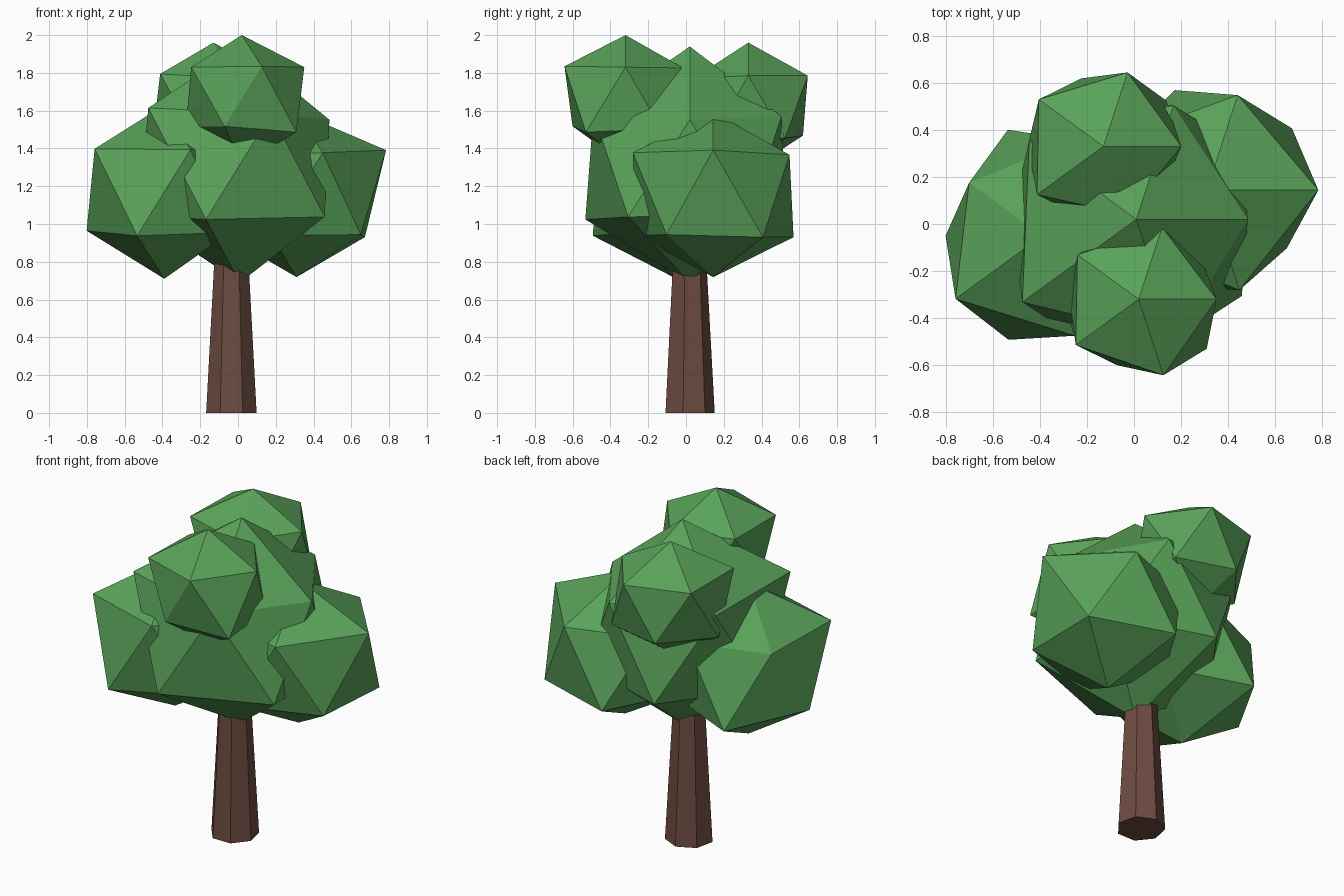
import bpy
import bmesh
import math
from mathutils import Matrix, Vector

if "Cube" in bpy.data.objects:
    bpy.data.objects.remove(bpy.data.objects["Cube"], do_unlink=True)


def make_material(name, colour):
    material = bpy.data.materials.new(name)
    material.use_nodes = True
    material.diffuse_color = (*colour, 1)
    shader = material.node_tree.nodes["Principled BSDF"]
    shader.inputs["Base Color"].default_value = (*colour, 1)
    shader.inputs["Roughness"].default_value = 0.9
    return material


def add_object(name, bm, material, location):
    mesh = bpy.data.meshes.new(name)
    bm.to_mesh(mesh)
    bm.free()
    mesh.materials.append(material)
    obj = bpy.data.objects.new(name, mesh)
    obj.location = location
    bpy.context.collection.objects.link(obj)
    return obj


def add_leaf_clump(name, centre, top, bottom, ring):
    """Low-poly ball whose corners are pushed in or out.
    The ring lists corner distances anticlockwise, starting at +x."""
    bm = bmesh.new()
    bmesh.ops.create_icosphere(bm, subdivisions=1, radius=1)
    for vert in bm.verts:
        direction = vert.co.normalized()
        if abs(direction.z) > 0.9:
            distance = top if direction.z > 0 else bottom
        else:
            angle = math.degrees(math.atan2(direction.y, direction.x))
            distance = ring[round(angle / 36) % len(ring)]
        vert.co = direction * distance
    return add_object(name, bm, leaf_green, centre)


leaf_green = make_material("leaf green", (0.10, 0.36, 0.10))
bark_brown = make_material("bark brown", (0.153, 0.072, 0.053))

# Tapered seven-sided trunk, reaching up into the leaves
trunk_height = 0.95
trunk = bmesh.new()
bmesh.ops.create_cone(trunk, cap_ends=True, segments=7, radius1=0.137,
                      radius2=0.085, depth=trunk_height,
                      matrix=Matrix.Translation(Vector((0, 0, trunk_height / 2))))
add_object("trunk", trunk, bark_brown, (-0.035, 0.015, 0))

# Large middle clump
add_leaf_clump("middle_leaves", (0.01, 0.02, 1.315), top=0.625, bottom=0.625,
               ring=(0.53, 0.6, 0.57, 0.6, 0.63, 0.6, 0.67, 0.65, 0.6, 0.62))

# Side clumps
add_leaf_clump("left_leaves", (0.31, 0.144, 1.154), top=0.44, bottom=0.435,
               ring=(0.53, 0.5, 0.475, 0.5, 0.45, 0.45, 0.45, 0.48, 0.5, 0.47))
add_leaf_clump("right_leaves", (-0.39, -0.05, 1.17), top=0.46, bottom=0.46,
               ring=(0.48, 0.48, 0.48, 0.53, 0.43, 0.46, 0.51, 0.52, 0.5, 0.48))

# Small upper clumps
add_leaf_clump("upper_front_leaves", (0.02, -0.32, 1.665), top=0.335, bottom=0.35,
               ring=(0.37, 0.36, 0.36, 0.34, 0.36, 0.33, 0.37, 0.33, 0.38, 0.4))
add_leaf_clump("upper_back_leaves", (-0.13, 0.33, 1.62), top=0.34, bottom=0.34,
               ring=(0.37, 0.37, 0.37, 0.34, 0.38, 0.36, 0.39, 0.35, 0.34, 0.35))
